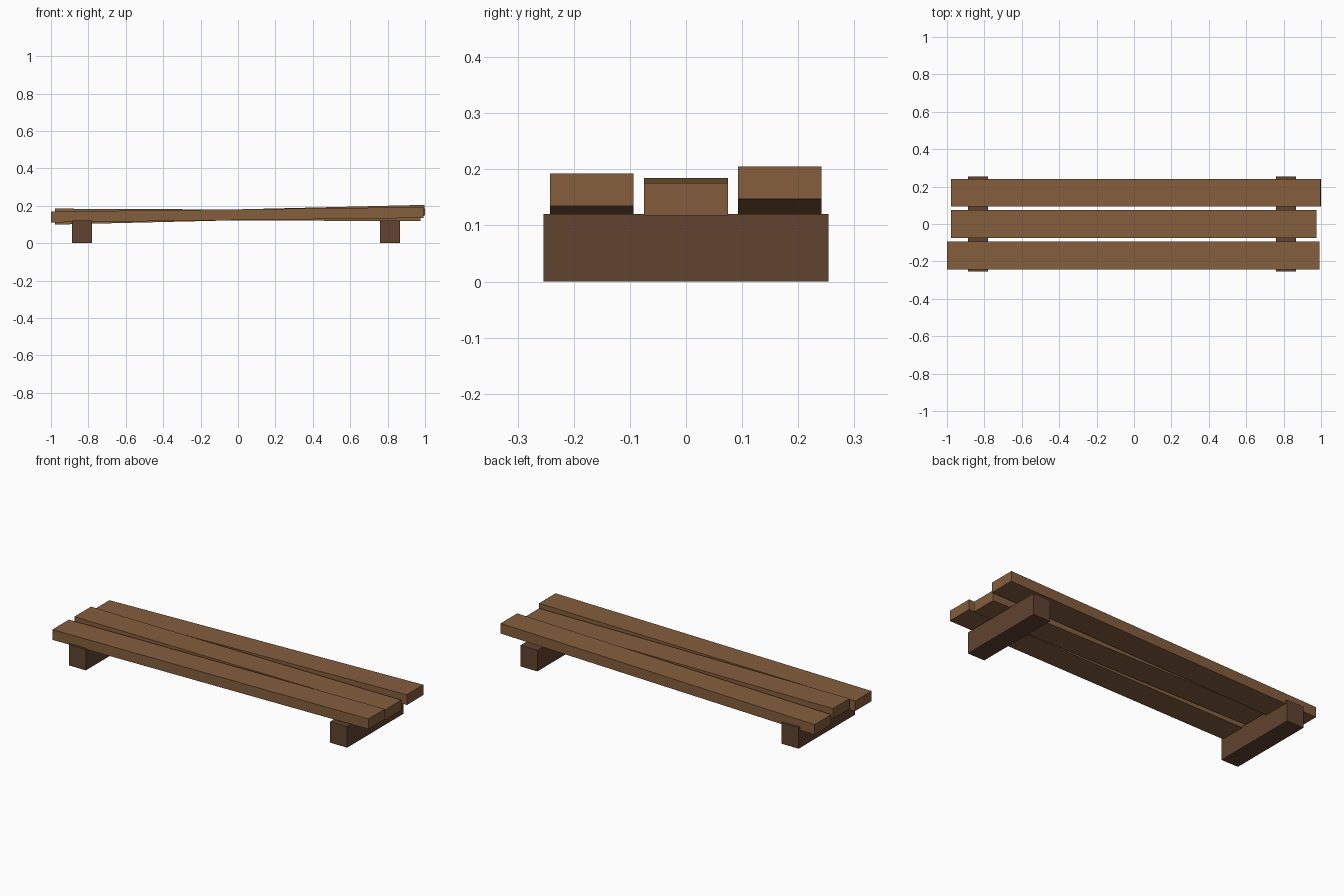
import bpy

cube = bpy.data.objects.get("Cube")
if cube:
    bpy.data.objects.remove(cube, do_unlink=True)


def make_material(name, rgb):
    mat = bpy.data.materials.new(name)
    mat.use_nodes = True
    colour = (*rgb, 1.0)
    mat.diffuse_color = colour
    bsdf = next(n for n in mat.node_tree.nodes if n.type == 'BSDF_PRINCIPLED')
    bsdf.inputs["Base Color"].default_value = colour
    return mat


def add_box(name, centre, size, mat, tilt=0.0):
    bpy.ops.mesh.primitive_cube_add(size=1, location=centre, rotation=(0, -tilt, 0))
    box = bpy.context.object
    box.name = name
    box.scale = size
    box.data.materials.append(mat)
    return box


plank_wood = make_material("plank brown", (0.23, 0.112, 0.047))
beam_wood = make_material("dark beam brown", (0.118, 0.056, 0.028))

# Support beams
for side, x in (("right", -0.834), ("left", 0.812)):
    add_box(side + "_support_beam", (x, 0, 0.06), (0.107, 0.508, 0.12), beam_wood)

# Planks, each laid at a slightly different slope
PLANK_WIDTH, PLANK_THICKNESS = 0.149, 0.058
for name, x, y, z, length, tilt in (
    ("front_plank", -0.004, -0.168, 0.152, 1.991, 0.012),
    ("middle_plank", -0.001, 0.0, 0.151, 1.955, -0.0046),
    ("back_plank", 0.01, 0.167, 0.152, 1.978, 0.024),
):
    add_box(name, (x, y, z), (length, PLANK_WIDTH, PLANK_THICKNESS), plank_wood, tilt)
